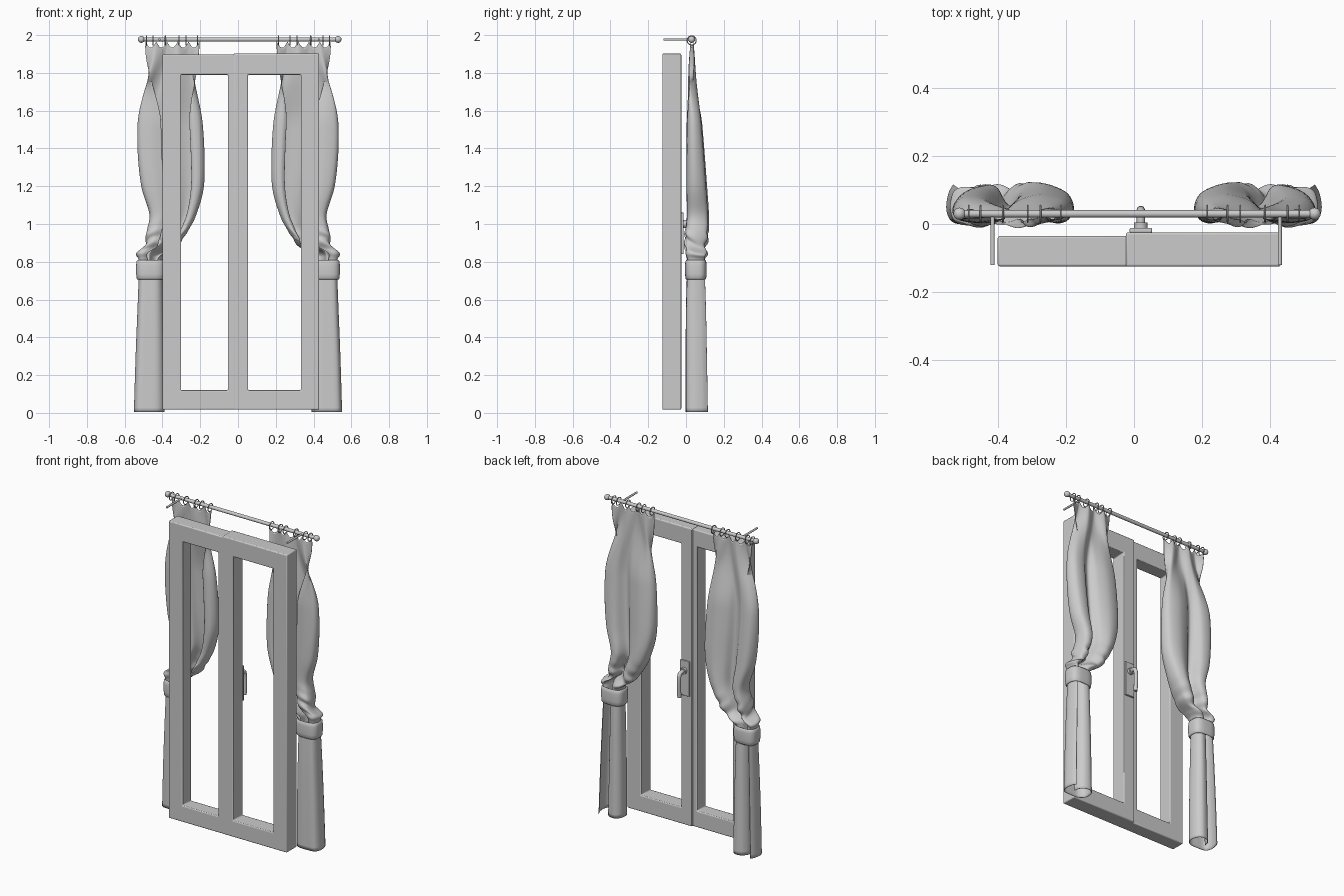
import bpy, bmesh, math
from mathutils import Vector

if "Cube" in bpy.data.objects:
    bpy.data.objects.remove(bpy.data.objects["Cube"])


def finish(name, bm, bevel=0, mirror=False, solid=0, smooth=40):
    bmesh.ops.recalc_face_normals(bm, faces=bm.faces)
    me = bpy.data.meshes.new(name)
    bm.to_mesh(me)
    bm.free()
    ob = bpy.data.objects.new(name, me)
    bpy.context.collection.objects.link(ob)
    bpy.ops.object.select_all(action='DESELECT')
    ob.select_set(True)
    bpy.context.view_layer.objects.active = ob
    bpy.ops.object.shade_smooth_by_angle(angle=math.radians(smooth))
    if solid:
        m = ob.modifiers.new("thickness", 'SOLIDIFY')
        m.thickness, m.offset = solid, 0
    if bevel:
        m = ob.modifiers.new("bevel", 'BEVEL')
        m.width, m.segments = bevel, 3
    if mirror:
        m = ob.modifiers.new("mirror", 'MIRROR')
        m.use_mirror_merge = False
    return ob


def catmull(keys, t):
    """Smooth interpolation through keys, t in 0..1."""
    f = min(max(t, 0), 1) * (len(keys) - 1)
    i = min(int(f), len(keys) - 2)
    f -= i
    p = [Vector(keys[min(max(j, 0), len(keys) - 1)]) for j in range(i - 1, i + 3)]
    return 0.5 * (2 * p[1] + (p[2] - p[0]) * f + (2 * p[0] - 5 * p[1] + 4 * p[2] - p[3]) * f ** 2
                  + (3 * p[1] - p[0] - 3 * p[2] + p[3]) * f ** 3)


def skin(bm, rows, closed=False):
    vs = [[bm.verts.new(p) for p in r] for r in rows]
    n = len(vs[0])
    for a, b in zip(vs, vs[1:]):
        for j in range(n if closed else n - 1):
            k = (j + 1) % n
            bm.faces.new((a[j], a[k], b[k], b[j]))
    return vs


def tube(name, pts, r, sides=16, mirror=False):
    bm = bmesh.new()
    pts = [Vector(p) for p in pts]
    rows = []
    for i, p in enumerate(pts):
        d = (pts[min(i + 1, len(pts) - 1)] - pts[max(i - 1, 0)]).normalized()
        a = d.orthogonal().normalized() if abs(d.x) > .9 else (Vector((1, 0, 0)) - d * d.x).normalized()
        b = d.cross(a)
        rows.append([p + r * (a * math.cos(k * math.tau / sides) + b * math.sin(k * math.tau / sides))
                     for k in range(sides)])
    vs = skin(bm, rows, True)
    bm.faces.new(vs[0])
    bm.faces.new(vs[-1])
    return finish(name, bm, mirror=mirror)


# Window sashes: rectangular rings with softened edges
def sash(name, outer, inner, y0, y1):
    bm = bmesh.new()
    rect = lambda r, y: [(r[0], y, r[2]), (r[1], y, r[2]), (r[1], y, r[3]), (r[0], y, r[3])]
    rows = [rect(outer, y0), rect(outer, y1), rect(inner, y1), rect(inner, y0), rect(outer, y0)]
    skin(bm, rows, True)
    bmesh.ops.remove_doubles(bm, verts=bm.verts, dist=1e-5)
    finish(name, bm, bevel=.006)


sash("left_sash", (-.40, -.012, .017, 1.898), (-.302, -.053, .12, 1.79), -.1245, -.035)
sash("right_sash", (-.024, .43, .017, 1.902), (.053, .333, .12, 1.79), -.125, -.025)

# Window handle: plate, boss and bent lever
bm = bmesh.new()
bmesh.ops.create_cube(bm, size=1)
for v in bm.verts:
    v.co = (.02 + v.co.x * .066, -.019 + v.co.y * .014, .95 + v.co.z * .22)
finish("handle_plate", bm, bevel=.004)
tube("handle_boss", [(.02, -.015, 1.0), (.02, .004, 1.0)], .02)
lever = [(.02, -.01, 1.0), (.02, .02, 1.0), (.02, .036, .99), (.02, .041, .96), (.02, .041, .91), (.02, .038, .85)]
tube("handle_lever", [catmull(lever, i / 24) for i in range(25)], .012)

# Curtain rod, end knobs, wall brackets
ROD = (.03, 1.977)
tube("curtain_rod", [(-.52, *ROD), (.53, *ROD)], .011)
for name, x in (("left_rod_knob", -.512), ("right_rod_knob", .53)):
    bm = bmesh.new()
    bmesh.ops.create_uvsphere(bm, u_segments=20, v_segments=12, radius=.018)
    bmesh.ops.translate(bm, verts=bm.verts, vec=(x, *ROD))
    finish(name, bm)
for name, x in (("left_bracket", -.415), ("right_bracket", .428)):
    tube(name, [(x, ROD[0], ROD[1]), (x, -.12, ROD[1])], .006)

# Curtain rings
for i, x in enumerate((-.485, -.45, -.385, -.312, -.275, -.215)):
    bm = bmesh.new()
    rows = []
    for s in range(25):
        b = s * math.tau / 24
        row = []
        for k in range(8):
            a = k * math.tau / 8
            r = .024 + .0028 * math.cos(a)
            row.append((x + .0028 * math.sin(a), ROD[0] + r * math.cos(b), 1.972 + r * math.sin(b)))
        rows.append(row)
    skin(bm, rows, True)
    bmesh.ops.remove_doubles(bm, verts=bm.verts, dist=1e-5)
    finish(f"curtain_ring_{i + 1}", bm, mirror=True)

# Upper curtain: outline keys (z, outer x, inner x, front y, back y)
OUTLINE = [(1.965, -.49, -.205, .024, .04), (1.80, -.505, -.20, .008, .058), (1.60, -.526, -.193, .004, .078),
           (1.40, -.53, -.18, .001, .095), (1.20, -.51, -.182, .0, .11), (1.05, -.467, -.222, .003, .12),
           (.95, -.485, -.272, -.008, .118), (.885, -.49, -.315, -.008, .105), (.845, -.537, -.37, -.006, .112),
           (.81, -.525, -.402, .006, .1), (.73, -.525, -.402, .006, .1)]
FOLDS = [(.36, .12), (.2, .04), (.04, .15), (0, .5), (.08, .9), (.25, .9), (.37, .5), (.45, .45), (.56, .8),
         (.75, 1), (.94, .85), (1, .45), (.95, .12), (.86, .03), (.8, .15)]
bm = bmesh.new()
rows = []
for i in range(81):
    z, xo, xi, y0, y1 = catmull(OUTLINE, i / 80)
    w = min(max((1.97 - z) / .45, 0), 1)
    w = w * w * (3 - 2 * w)
    crease = .006 * math.exp(-((z - .9) / .07) ** 2)
    row = []
    for j in range(91):
        u = j / 90
        f = catmull(FOLDS, u)
        s = u * (1 - w) + f.x * w
        t = (.5 + .4 * math.cos(u * math.tau * 2.5)) * (1 - w) + f.y * w
        dip = .032 * abs(math.sin(5 * math.pi * u)) * max(0, 1 - i / 12)
        bump = crease * math.sin(z * 95 + u * 23)
        row.append((xo + (xi - xo) * s + bump * .5, y0 + (y1 - y0) * t + bump,
                    z - dip + crease * 2 * math.sin(u * 17)))
    rows.append(row)
skin(bm, rows)
finish("upper_curtain", bm, mirror=True, solid=.003, smooth=70)

# Lower curtain: open C-shaped drape, slit towards the back
HANG = [(.76, -.522, -.405, .008, .098), (.55, -.53, -.4, .002, .105), (.3, -.54, -.395, .0, .11),
        (.004, -.549, -.392, .0, .115)]
DRAPE = [(.12, 1), (.03, .75), (0, .35), (.12, .05), (.45, 0), (.8, .03), (1, .3), (.98, .75),
         (.8, .98), (.55, .93), (.4, .7), (.36, .45)]
bm = bmesh.new()
rows = []
for i in range(25):
    z, xo, xi, y0, y1 = catmull(HANG, i / 24)
    fs = [catmull(DRAPE, j / 70) for j in range(71)]
    rows.append([(xo + (xi - xo) * f.x, y0 + (y1 - y0) * f.y, z) for f in fs])
skin(bm, rows)
finish("lower_curtain", bm, mirror=True, solid=.003, smooth=70)

# Tieback band: rounded oval strap
bm = bmesh.new()
rows = []
for z, g in ((.708, -.004), (.713, 0), (.735, .002), (.785, .002), (.802, 0), (.807, -.004)):
    row = []
    for k in range(48):
        c, s = math.cos(k * math.tau / 48), math.sin(k * math.tau / 48)
        row.append((-.464 + (.07 + g) * math.copysign(abs(c) ** .65, c),
                    .052 + (.052 + g) * math.copysign(abs(s) ** .65, s), z))
    rows.append(row)
skin(bm, rows, True)
finish("tieback", bm, mirror=True, solid=.006, smooth=60)
